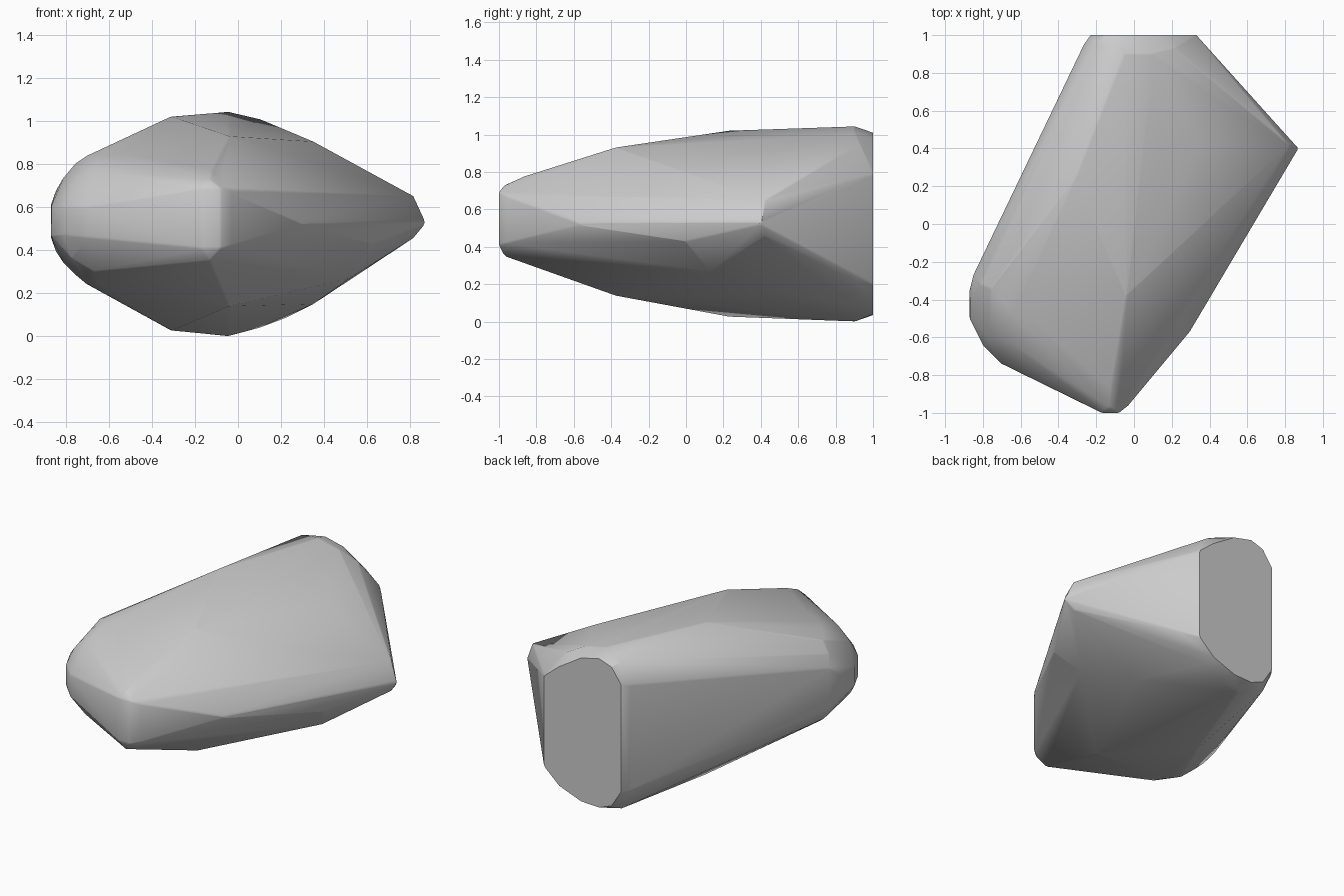
import bpy, bmesh

if "Cube" in bpy.data.objects:
    bpy.data.objects.remove(bpy.data.objects["Cube"])

# Each row is an upright pair of corners: x, y, lower z, upper z
back_cap = [(-.23, 1, .18, .88), (-.16, 1, .07, .98), (-.07, 1, .035, 1.01),
            (.06, 1, .04, .98), (.22, 1, .10, .88), (.33, 1, .20, .79),
            (-.265, .95, .18, .87), (-.20, .95, .045, 1.005), (.22, .93, .085, .945)]
crown = [(-.05, .90, 0, 1.045), (.10, .90, .04, 1.01), (-.31, .24, .025, 1.022),
         (.35, .43, .15, .905), (-.04, -.38, .14, .93)]
right_ridge = [(.87, .40, .52, .54), (.82, .42, .46, .65),
               (.62, 0, .43, .47), (.52, .13, .27, .70), (.295, -.57, .515, .53)]
front_nose = [(-.17, -1, .41, .69), (-.08, -1, .41, .69), (-.03, -.96, .42, .67),
              (-.13, -.97, .35, .73), (-.12, -.87, .315, .775)]
left_shoulder = [(-.70, -.74, .46, .60), (-.80, -.64, .47, .60), (-.87, -.50, .47, .60),
                 (-.87, -.35, .46, .61), (-.85, -.27, .40, .67), (-.81, -.32, .34, .74),
                 (-.76, -.34, .29, .80), (-.70, -.40, .24, .84), (-.77, -.60, .36, .70),
                 (-.67, -.62, .30, .77), (-.64, -.48, .24, .84), (-.55, -.50, .24, .85)]


def wrap(bm):
    """Replace everything with the convex skin around the current corners."""
    bmesh.ops.delete(bm, geom=bm.edges[:], context='EDGES_FACES') if bm.edges else None
    hull = bmesh.ops.convex_hull(bm, input=bm.verts[:])
    loose = {v for v in hull["geom_interior"] + hull["geom_unused"]
             if isinstance(v, bmesh.types.BMVert)}
    bmesh.ops.delete(bm, geom=[v for v in loose if v.is_valid], context='VERTS')
    bmesh.ops.dissolve_limit(bm, angle_limit=0.02, verts=bm.verts[:], edges=bm.edges[:])


# Faceted stone: convex skin around all corner pairs
bm = bmesh.new()
for x, y, low, high in back_cap + crown + right_ridge + front_nose + left_shoulder:
    bm.verts.new((x, y, low))
    bm.verts.new((x, y, high))
wrap(bm)

# Slightly worn edges, except around the flat back
worn = [e for e in bm.edges if e.calc_face_angle(0) > 0.4
        and min(v.co.y for v in e.verts) < 0.9]
bmesh.ops.bevel(bm, geom=worn, offset=0.015, segments=1, affect='EDGES', clamp_overlap=True)
bmesh.ops.recalc_face_normals(bm, faces=bm.faces[:])

mesh = bpy.data.meshes.new("stone")
bm.to_mesh(mesh)
bm.free()
stone = bpy.data.objects.new("stone", mesh)
bpy.context.collection.objects.link(stone)
bpy.context.view_layer.objects.active = stone
stone.select_set(True)
bpy.ops.object.shade_smooth_by_angle(angle=0.5)
